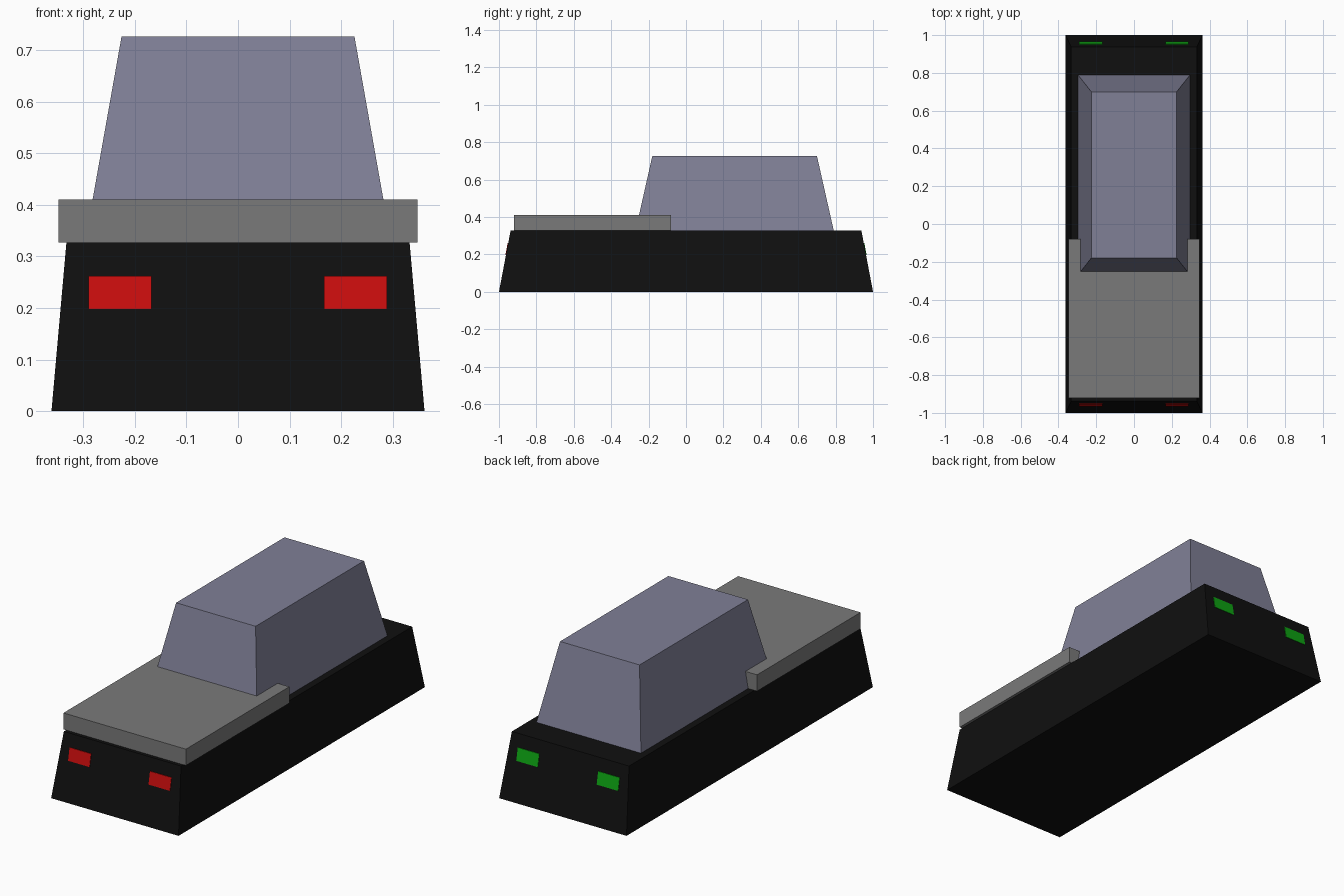
import bpy, bmesh

if "Cube" in bpy.data.objects:
    bpy.data.objects.remove(bpy.data.objects["Cube"])

BODY_H = 0.327


def material(name, rgb):
    m = bpy.data.materials.new(name)
    m.diffuse_color = (*rgb, 1)
    m.use_nodes = True
    m.node_tree.nodes["Principled BSDF"].inputs["Base Color"].default_value = m.diffuse_color
    return m


black = material("black paint", (0.005, 0.005, 0.005))
grey = material("grey hood", (0.195, 0.195, 0.195))
slate = material("slate blue", (0.215, 0.215, 0.305))
red = material("red lamp", (0.58, 0.004, 0.004))
green = material("green lamp", (0.004, 0.36, 0.006))


def frustum(name, mat, bottom, top):
    """Box between two rectangles, each (x0, x1, y0, y1, z)."""
    bm = bmesh.new()
    rings = []
    for x0, x1, y0, y1, z in (bottom, top):
        rings.append([bm.verts.new(p) for p in
                      ((x0, y0, z), (x1, y0, z), (x1, y1, z), (x0, y1, z))])
    low, high = rings
    bm.faces.new(low[::-1])
    bm.faces.new(high)
    for i in range(4):
        j = (i + 1) % 4
        bm.faces.new((low[i], low[j], high[j], high[i]))
    mesh = bpy.data.meshes.new(name)
    bm.to_mesh(mesh)
    bm.free()
    mesh.materials.append(mat)
    ob = bpy.data.objects.new(name, mesh)
    bpy.context.collection.objects.link(ob)
    return ob


# Tapered lower body
frustum("body", black, (-0.362, 0.362, -1, 1, 0),
        (-0.333, 0.333, -0.938, 0.938, BODY_H))
# Overhanging hood slab
frustum("hood", grey, (-0.348, 0.348, -0.92, -0.08, BODY_H),
        (-0.348, 0.348, -0.92, -0.08, 0.411))
# Tapered cabin
frustum("cabin", slate, (-0.297, 0.297, -0.27, 0.79, BODY_H),
        (-0.226, 0.226, -0.18, 0.70, 0.727))


# Thin lamp plates lying on the sloped end faces
def lamp(name, mat, x, end):
    rects = []
    for z in (0.198, 0.262):
        face = 1 - 0.062 * z / BODY_H
        ys = sorted((end * (face - 0.004), end * (face + 0.003)))
        rects.append((x - 0.061, x + 0.061, *ys, z))
    frustum(name, mat, *rects)


for side, x in (("left", -0.229), ("right", 0.228)):
    lamp(f"front_lamp_{side}", red, x, -1)
    lamp(f"rear_lamp_{side}", green, x, 1)
